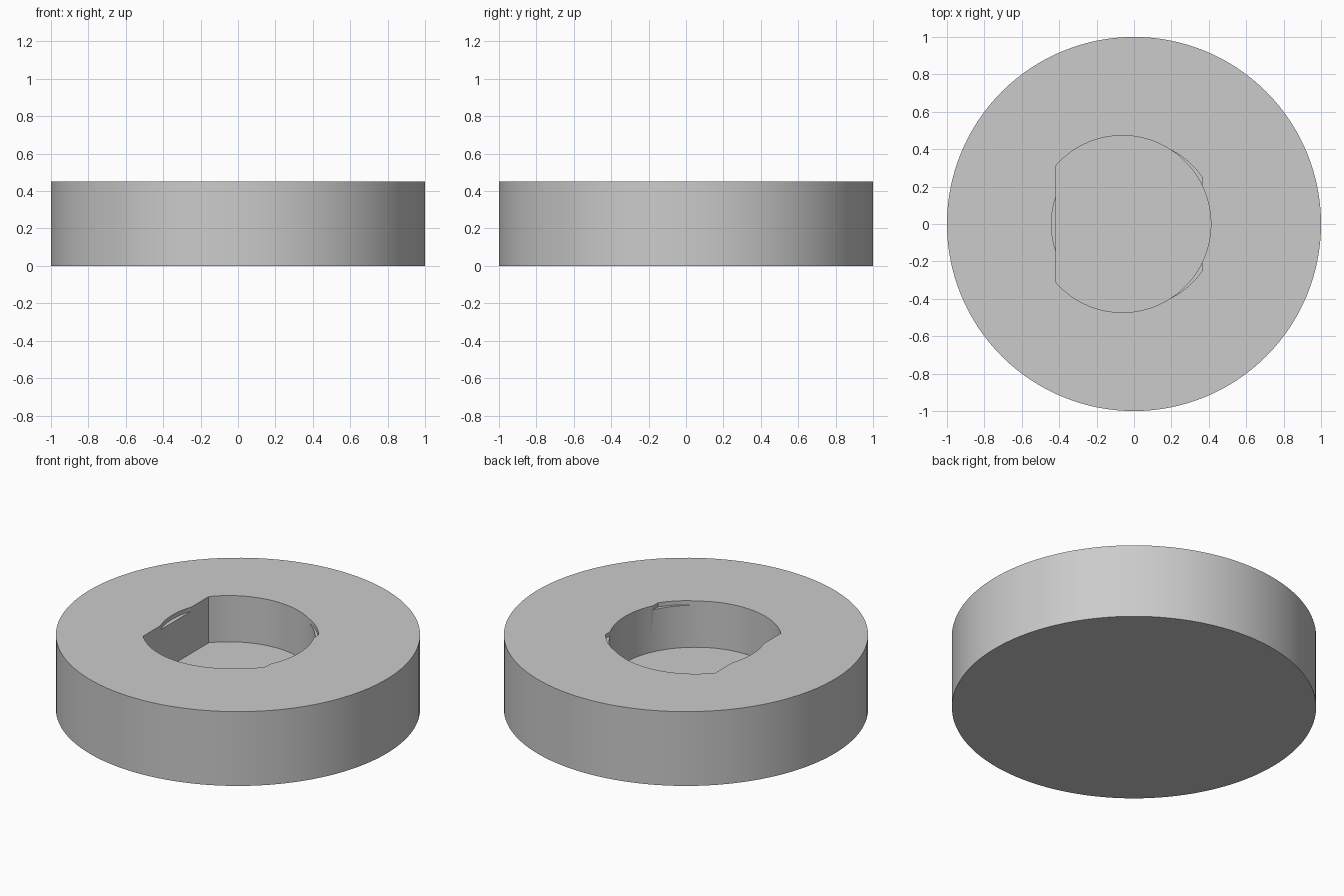
import bpy, bmesh, math

RADIUS, HEIGHT = 1.0, 0.45

cube = bpy.data.objects.get("Cube")
if cube:
    bpy.data.objects.remove(cube, do_unlink=True)

grey = bpy.data.materials.new("light grey")
grey.use_nodes = True
colour = (0.6, 0.6, 0.6, 1)
grey.diffuse_color = colour
grey.node_tree.nodes["Principled BSDF"].inputs["Base Color"].default_value = colour


def prism(name, outline, bottom, top):
    """Extrude a closed outline upwards into a solid."""
    bm = bmesh.new()
    base = bm.faces.new([bm.verts.new((x, y, bottom)) for x, y in outline])
    result = bmesh.ops.extrude_face_region(bm, geom=[base])
    verts = [v for v in result["geom"] if isinstance(v, bmesh.types.BMVert)]
    bmesh.ops.translate(bm, verts=verts, vec=(0, 0, top - bottom))
    bmesh.ops.recalc_face_normals(bm, faces=bm.faces)
    mesh = bpy.data.meshes.new(name)
    bm.to_mesh(mesh)
    bm.free()
    mesh.materials.append(grey)
    obj = bpy.data.objects.new(name, mesh)
    bpy.context.collection.objects.link(obj)
    return obj


def flatted_circle(centre, radius, flat, steps=96):
    """Circle on the x axis with one side cut off straight at x = flat."""
    side = 1 if flat > centre else -1
    start = math.acos(abs(flat - centre) / radius)
    angles = [start + (2 * math.pi - 2 * start) * i / steps for i in range(steps + 1)]
    return [(centre + side * radius * math.cos(a), radius * math.sin(a)) for a in angles]


# Round body
circle = [(RADIUS * math.cos(math.tau * i / 128), RADIUS * math.sin(math.tau * i / 128))
          for i in range(128)]
body = prism("round_body", circle, 0, HEIGHT)

# Deep pocket with a flat wall, and a shallow step at the opposite rim
cutters = [
    prism("pocket_cutter", flatted_circle(-0.062, 0.473, -0.416), 0.17, HEIGHT + 0.1),
    prism("rim_step_cutter", flatted_circle(0, 0.442, 0.364), HEIGHT - 0.025, HEIGHT + 0.1),
]
bpy.ops.object.select_all(action="DESELECT")
bpy.context.view_layer.objects.active = body
body.select_set(True)
for cutter in cutters:
    cutter.hide_render = True
    cut = body.modifiers.new(cutter.name, "BOOLEAN")
    cut.operation = "DIFFERENCE"
    cut.solver = "EXACT"
    cut.object = cutter
    bpy.ops.object.modifier_apply(modifier=cut.name)
    bpy.data.objects.remove(cutter, do_unlink=True)

bpy.ops.object.shade_smooth_by_angle(angle=math.radians(30))
